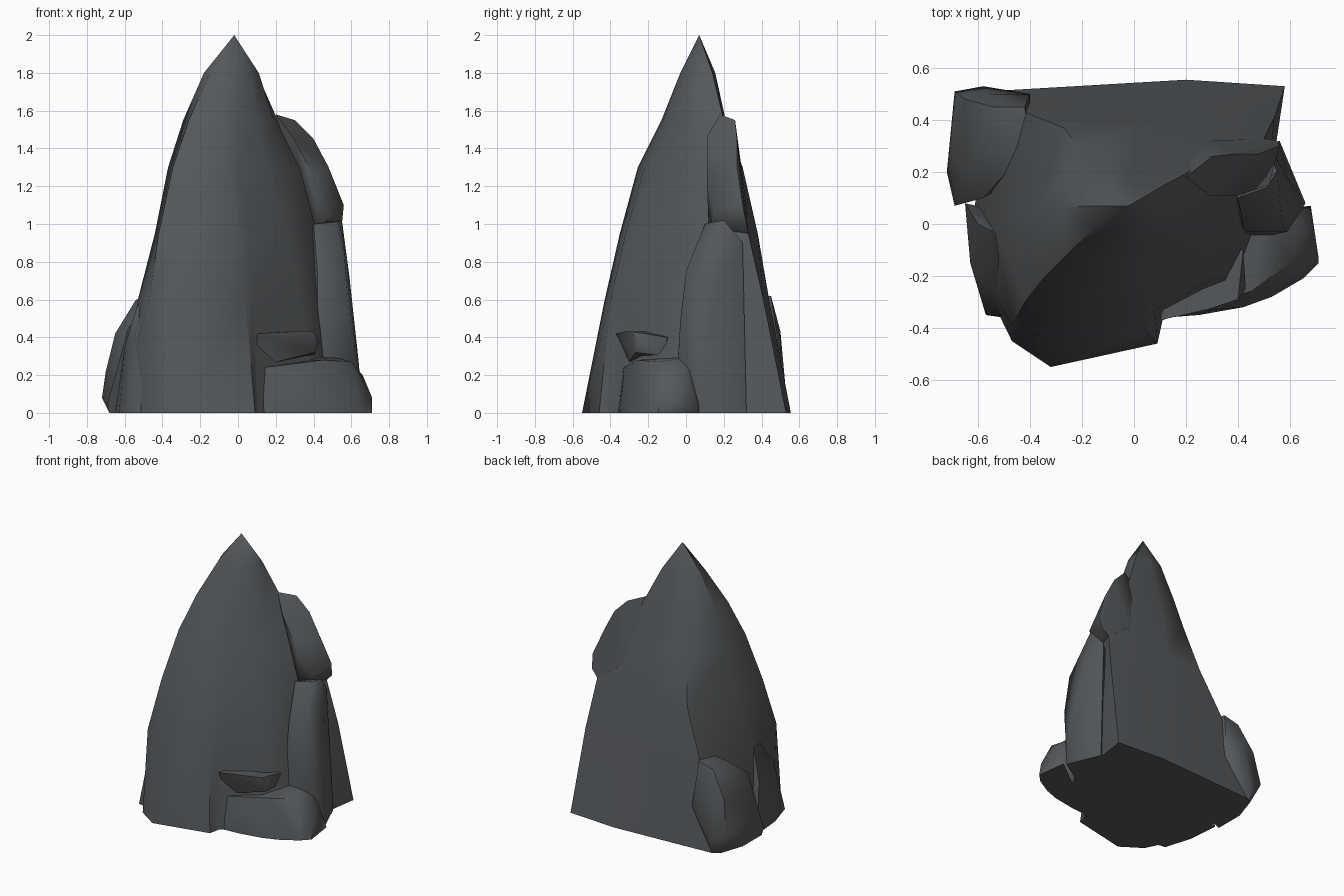
import bpy, bmesh, math

stone = bpy.data.materials.new("dark slate grey")
stone.diffuse_color = (0.088, 0.097, 0.104, 1)


def finish(name, bm, angle):
    bmesh.ops.recalc_face_normals(bm, faces=bm.faces)
    me = bpy.data.meshes.new(name)
    bm.to_mesh(me)
    bm.free()
    me.materials.append(stone)
    ob = bpy.data.objects.new(name, me)
    bpy.context.collection.objects.link(ob)
    bpy.ops.object.select_all(action='DESELECT')
    ob.select_set(True)
    bpy.context.view_layer.objects.active = ob
    bpy.ops.object.shade_smooth_by_angle(angle=math.radians(angle))
    return ob


def loft(name, rings, apex, angle=48):
    """Stack of outlines (z, [(x, y)...]) closed below and drawn to a tip."""
    bm = bmesh.new()
    loops = [[bm.verts.new((x, y, z)) for x, y in pts] for z, pts in rings]
    n = len(loops[0])
    bm.faces.new(loops[0][::-1])
    for a, b in zip(loops, loops[1:]):
        for i in range(n):
            j = (i + 1) % n
            bm.faces.new((a[i], a[j], b[j], b[i]))
    tip = bm.verts.new(apex)
    for i in range(n):
        bm.faces.new((loops[-1][i], loops[-1][(i + 1) % n], tip))
    return finish(name, bm, angle)


def chunk(name, pts, angle=48):
    """Faceted rock: the convex hull of a few corner points."""
    bm = bmesh.new()
    for p in pts:
        bm.verts.new(p)
    res = bmesh.ops.convex_hull(bm, input=bm.verts[:])
    junk = {v for v in res["geom_interior"] + res["geom_unused"]
            if isinstance(v, bmesh.types.BMVert)}
    bmesh.ops.delete(bm, geom=list(junk), context='VERTS')
    return finish(name, bm, angle)


# Main peak: outlines run from front-left corner round the right to the left,
# with a step in the front face between the third and fourth points
loft("main_spire", [
    (0.00, [(-.47, -.45), (-.32, -.55), (.09, -.46), (.11, -.37), (.40, -.26),
            (.50, 0), (.58, .53), (.20, .555), (-.57, .51), (-.63, -.12)]),
    (0.60, [(-.47, -.39), (-.36, -.43), (.04, -.40), (.08, -.33), (.33, -.20),
            (.45, .05), (.54, .41), (.0, .44), (-.42, .43), (-.53, -.02)]),
    (0.95, [(-.42, -.30), (-.30, -.35), (.0, -.32), (.05, -.28), (.26, -.15),
            (.38, .06), (.50, .33), (.02, .38), (-.27, .37), (-.44, .04)]),
    (1.30, [(-.345, -.205), (-.22, -.255), (-.05, -.22), (.0, -.19), (.16, -.09),
            (.29, .06), (.40, .26), (.0, .30), (-.20, .28), (-.37, .05)]),
    (1.55, [(-.26, -.12), (-.16, -.13), (-.05, -.12), (.0, -.10), (.10, -.05),
            (.19, .06), (.21, .20), (-.02, .21), (-.18, .20), (-.29, .06)]),
    (1.80, [(-.15, -.01), (-.10, -.03), (-.04, -.03), (.01, -.02), (.06, .01),
            (.11, .07), (.10, .14), (-.02, .155), (-.11, .15), (-.18, .07)]),
], (-.02, .07, 2.0))

# High shoulder on the right
chunk("right_crag", [
    (.20, .18, 1.58), (.30, .26, 1.55), (.40, .27, 1.45), (.48, .27, 1.30),
    (.56, .30, 1.10), (.55, .32, 1.0), (.42, .12, .98), (.52, .15, 1.06),
    (.40, .11, 1.25), (.29, .11, 1.46), (.30, .32, 1.10), (.20, .25, 1.30),
    (.50, .33, .95)])

# Buttress below the shoulder
chunk("right_buttress", [
    (.55, .20, 1.02), (.40, .10, 1.0), (.51, .14, 1.01), (.59, .18, .72),
    (.57, 0, .75), (.42, 0, .75), (.61, .15, .40), (.59, -.03, .48),
    (.42, -.03, .50), (.64, .08, .26), (.66, .08, 0), (.56, .32, 0),
    (.45, -.06, 0), (.52, .30, .90), (.55, .28, .50), (.30, .20, .50),
    (.30, .20, 0)])

# Low foot and ledge at the front right
chunk("front_right_foot", [
    (.12, -.36, 0), (.25, -.35, 0), (.42, -.32, 0), (.53, -.28, 0),
    (.65, -.21, 0), (.71, -.15, 0), (.71, -.13, .08), (.68, .07, 0),
    (.66, 0, .20), (.45, -.26, .28), (.14, -.33, .24), (.30, -.33, .20),
    (.60, -.15, .27), (.20, 0, .28), (.50, .05, .30)])
chunk("front_right_ledge", [
    (.10, -.37, .42), (.28, -.33, .43), (.40, -.29, .43), (.43, -.25, .38),
    (.41, -.27, .32), (.20, -.30, .27), (.10, -.30, .27), (.42, -.10, .40),
    (.20, 0, .43), (.20, 0, .28), (.40, -.10, .30)])

# Rounded boulder at the back left
chunk("back_left_boulder", [
    (-.68, .08, 0), (-.69, .07, .05), (-.72, .20, .08), (-.68, .30, 0),
    (-.62, .48, 0), (-.69, .51, .15), (-.58, .53, .10), (-.57, .51, 0),
    (-.70, .25, .22), (-.65, .20, .42), (-.65, .48, .40), (-.55, .50, .43),
    (-.54, .30, .60), (-.54, .45, .59), (-.42, .45, .62), (-.66, .12, .20),
    (-.58, .10, .45), (-.40, .20, 0), (-.40, .30, .62), (-.40, .50, .30)])

# Rock against the left flank
chunk("left_flank_rock", [
    (-.57, -.35, 0), (-.50, -.36, 0), (-.63, -.15, 0), (-.65, .08, 0),
    (-.60, 0, .35), (-.55, -.25, .38), (-.47, -.30, .42), (-.50, -.05, .68),
    (-.30, 0, 0), (-.30, 0, .60), (-.42, -.36, .36)])
